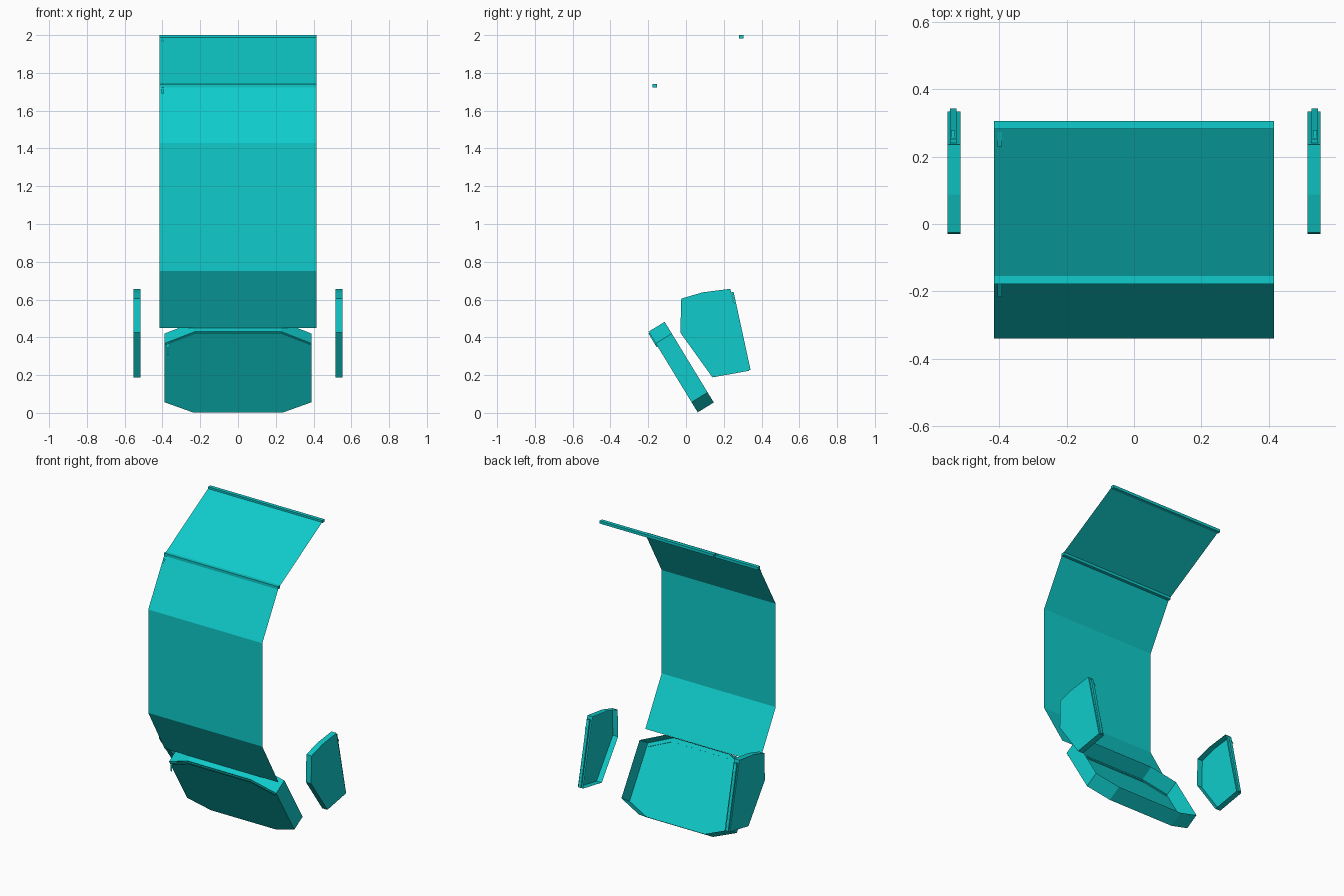
import bpy, bmesh
from mathutils import Vector as V

if "Cube" in bpy.data.objects:
    bpy.data.objects.remove(bpy.data.objects["Cube"])

mat = bpy.data.materials.new("teal")
mat.diffuse_color = (0.005, 0.6, 0.6, 1)
mat.use_nodes = True
mat.node_tree.nodes["Principled BSDF"].inputs["Base Color"].default_value = mat.diffuse_color


def finish(bm, name):
    mesh = bpy.data.meshes.new(name)
    bm.to_mesh(mesh)
    bm.free()
    mesh.materials.append(mat)
    ob = bpy.data.objects.new(name, mesh)
    bpy.context.collection.objects.link(ob)
    return ob


def tray(name, outline, depth):
    """Closed outer panel with a perimeter wall, open on the other side."""
    bm = bmesh.new()
    outer = [bm.verts.new(p) for p in outline]
    inner = [bm.verts.new(V(p) + V(depth)) for p in outline]
    face = bm.faces.new(outer)
    n = len(outer)
    for i in range(n):
        j = (i + 1) % n
        bm.faces.new((outer[j], outer[i], inner[i], inner[j]))
    face.normal_update()
    if face.normal.dot(V(depth)) > 0:
        bmesh.ops.reverse_faces(bm, faces=bm.faces[:])
    return finish(bm, name)


def bars(name, points, side, size):
    """Mitred bar of rectangular section along a path; side = section axis."""
    bm = bmesh.new()
    pts = [V(p) for p in points]
    a = V(side).normalized()
    rings = []
    for i, p in enumerate(pts):
        t = (pts[min(i + 1, len(pts) - 1)] - pts[max(i - 1, 0)]).normalized()
        b = t.cross(a).normalized()
        rings.append([bm.verts.new(p + a * u * size[0] / 2 + b * w * size[1] / 2)
                      for u, w in ((-1, -1), (1, -1), (1, 1), (-1, 1))])
    for r, s in zip(rings, rings[1:]):
        for k in range(4):
            m = (k + 1) % 4
            bm.faces.new((r[k], r[m], s[m], s[k]))
    bm.faces.new(rings[0])
    bm.faces.new(rings[-1])
    bmesh.ops.recalc_face_normals(bm, faces=bm.faces[:])
    return finish(bm, name)


def tab(name, x, start, end, w=0.012):
    """Small flat tab hanging from a trim bar; start and end are (y, z)."""
    bm = bmesh.new()
    bm.faces.new([bm.verts.new(c) for c in
                  ((x - w / 2, *end), (x + w / 2, *end), (x + w / 2, *start), (x - w / 2, *start))])
    return finish(bm, name)


# Folded front sheet
bm = bmesh.new()
profile = [(-0.17, 0.45), (-0.34, 0.75), (-0.34, 1.43), (-0.17, 1.73), (0.285, 1.99)]
rows = [[bm.verts.new((x, y, z)) for x in (-0.415, 0.415)] for y, z in profile]
for r, s in zip(rows, rows[1:]):
    bm.faces.new((r[0], r[1], s[1], s[0]))
finish(bm, "front_sheet")

# Trim bars and tabs on the sheet
for name, y, z, (ty, tz) in (("upper", 0.293, 1.991, (0.23, 1.966)),
                             ("brow", -0.166, 1.731, (-0.216, 1.69))):
    bars(name + "_trim", [(-0.415, y, z), (0.415, y, z)], (0, 1, 0), (0.024, 0.018))
    tab(name + "_tab", -0.398, (y, z), (ty, tz))

# Lower tray, tilted and open toward the back
top, bottom = V((0, -0.198, 0.43)), V((0, 0.062, 0.003))
down = (bottom - top).normalized()
depth = V((0, 0.085, 0.052))
plan = [(-0.23, 0), (-0.39, 0.073), (-0.39, 0.437), (-0.24, 0.5),
        (0.24, 0.5), (0.39, 0.437), (0.39, 0.073), (0.23, 0)]
tray("lower_tray", [top + down * v + V((u, 0, 0)) for u, v in plan], depth)
bars("lower_trim", [top + down * (v + 0.017) + V((u, 0, 0))
                    for u, v in ((-0.38, 0.068), (-0.23, 0), (0.23, 0), (0.38, 0.068))],
     depth, (0.012, 0.018))
tab("lower_tab", -0.371, (-0.164, 0.37), (-0.164, 0.31))

# Side trays with rear trim, open toward the middle
side = [(-0.03, 0.425), (0.14, 0.188), (0.334, 0.223),
        (0.235, 0.657), (0.087, 0.638), (-0.025, 0.605)]
for s, label in ((-1, "left"), (1, "right")):
    tray(label + "_side_tray", [(s * 0.553, y, z) for y, z in side], (-s * 0.038, 0, 0))
    bars(label + "_side_trim", [(s * 0.536, 0.246, 0.64), (s * 0.536, 0.336, 0.226)],
         (1, 0, 0), (0.02, 0.012))
    tab(label + "_side_tab", s * 0.536, (0.245, 0.64), (0.278, 0.585))
